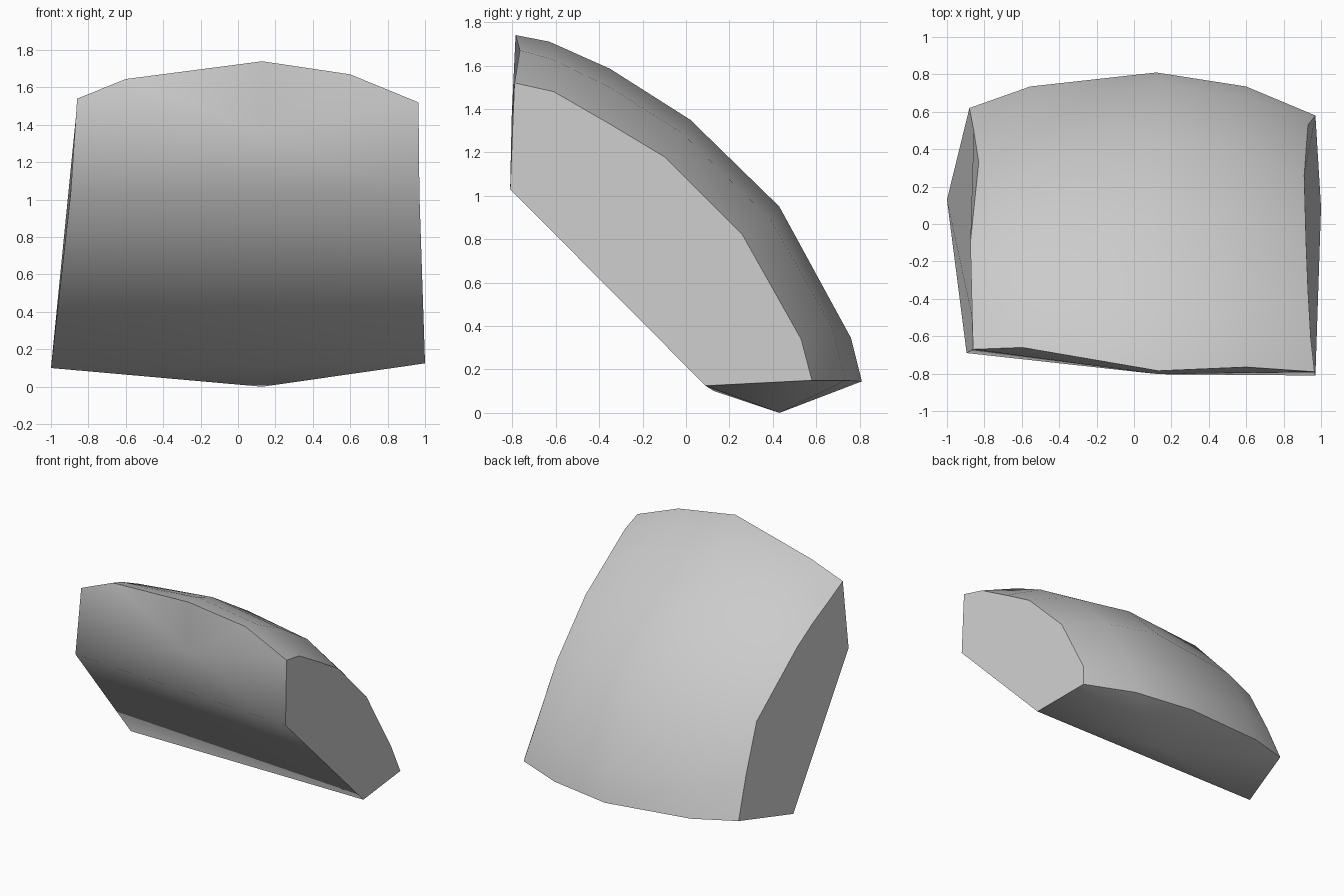
import bpy, bmesh, math

cube = bpy.data.objects.get("Cube")
if cube:
    bpy.data.objects.remove(cube, do_unlink=True)


def make_material(name, value):
    mat = bpy.data.materials.new(name)
    mat.use_nodes = True
    colour = (value, value, value, 1)
    mat.diffuse_color = colour
    mat.node_tree.nodes["Principled BSDF"].inputs["Base Color"].default_value = colour
    return mat


# Dome cross-sections in (y, z): front top edge, over the back, to the back foot
left_side = [(-.67, 1.54), (-.5, 1.46), (-.3, 1.37), (-.1, 1.26), (.33, .84),
             (.5, .49), (.62, .2)]
left_mid = [(-.66, 1.645), (-.55, 1.61), (-.34, 1.515), (0, 1.31), (.385, .9),
            (.65, .43), (.735, .175)]
centre = [(-.785, 1.74), (-.63, 1.71), (-.35, 1.585), (.02, 1.35), (.43, .95),
          (.76, .345), (.81, .145)]
right_mid = [(-.765, 1.67), (-.62, 1.63), (-.35, 1.5), (-.02, 1.29), (.39, .89),
             (.67, .4), (.735, .15)]
right_side = [(-.79, 1.52), (-.61, 1.48), (-.35, 1.33), (-.1, 1.18), (.26, .82),
              (.53, .34), (.58, .15)]

# Each section wanders slightly in x
sections = [([-.86, -.865, -.87, -.875, -.83, -.857, -.88], left_side),
            ([-.6, -.6, -.6, -.59, -.58, -.56, -.555], left_mid),
            ([.13, .11, .03, .07, .13, .13, .12], centre),
            ([.6] * len(centre), right_mid),
            ([.965, .945, .93, .92, .91, .93, .97], right_side)]

# Loft the dome
bm = bmesh.new()
rings = [[bm.verts.new((x, y, z)) for x, (y, z) in zip(xs, profile)]
         for xs, profile in sections]
for a, b in zip(rings, rings[1:]):
    for i in range(len(a) - 1):
        bm.faces.new((a[i], a[i + 1], b[i + 1], b[i]))

# Flat slanted base
front_left, front_right, back_left, back_right = [bm.verts.new(p) for p in (
    (-.895, -.69, 1.03), (.97, -.81, 1.03), (-1, .13, .1), (1, .09, .125))]
bm.faces.new((front_left, front_right, back_right, back_left))


def bulged_strip(start, edge, end, peak):
    """Fan of faces around a low peak, between the base and a dome edge."""
    loop = [start, *edge, end]
    tip = bm.verts.new(peak)
    for a, b in zip(loop, loop[1:] + loop[:1]):
        bm.faces.new((a, b, tip))


# Front face and underside, each with a slight swelling
bulged_strip(front_left, [r[0] for r in rings], front_right, (.13, -.803, 1.36))
bulged_strip(back_left, [r[-1] for r in rings], back_right, (.13, .43, 0))

# Cut end faces
bm.faces.new((*rings[0], back_left, front_left))
bm.faces.new((*rings[-1], back_right, front_right))
bmesh.ops.recalc_face_normals(bm, faces=bm.faces)

mesh = bpy.data.meshes.new("stone_block")
bm.to_mesh(mesh)
bm.free()
mesh.materials.append(make_material("stone_grey", .6))
block = bpy.data.objects.new("stone_block", mesh)
bpy.context.scene.collection.objects.link(block)

# Smooth dome with crisp cut edges
bpy.ops.object.select_all(action="DESELECT")
block.select_set(True)
bpy.context.view_layer.objects.active = block
bpy.ops.object.shade_smooth_by_angle(angle=math.radians(38))
